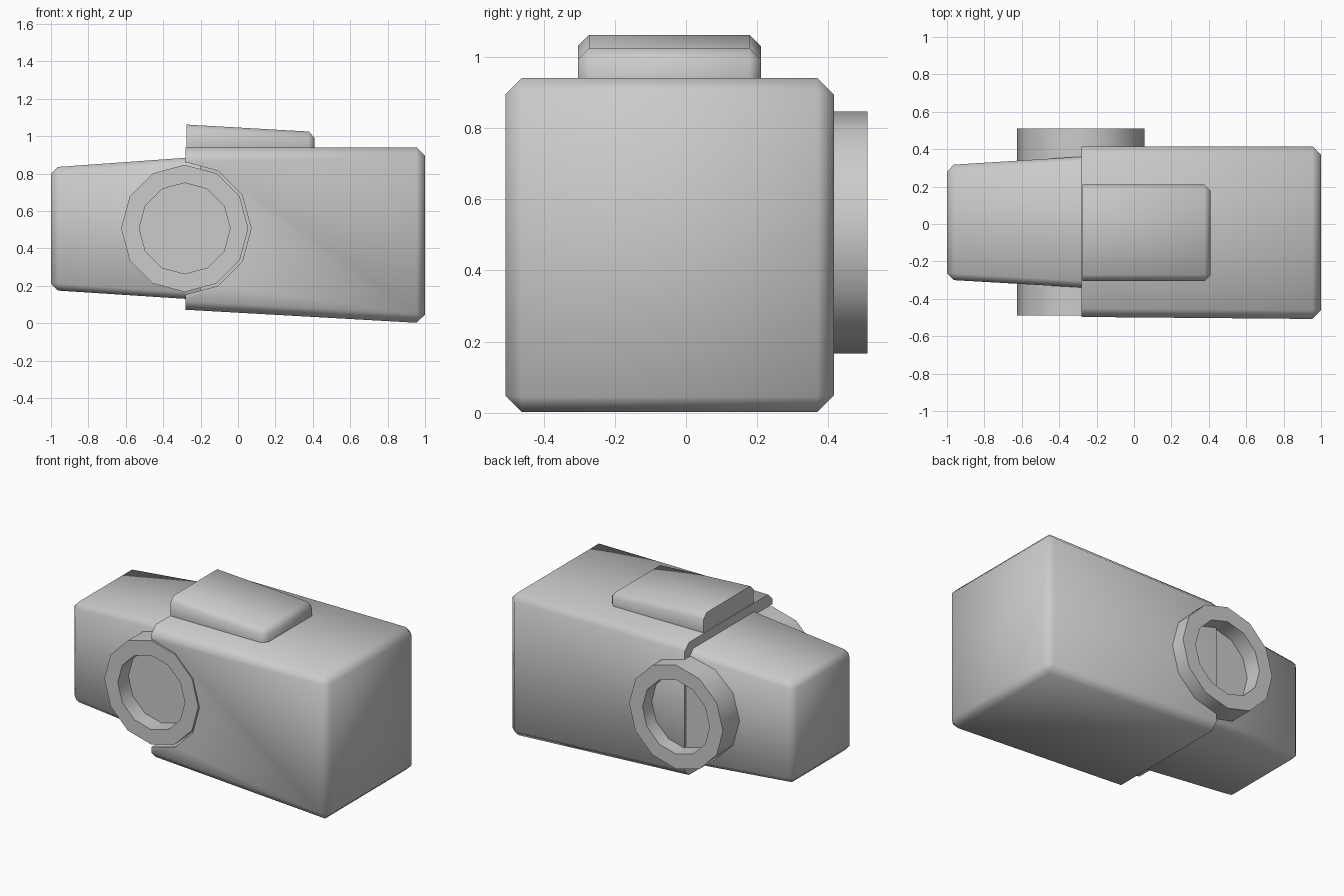
import bpy, bmesh, math
from mathutils import Matrix

cube = bpy.data.objects.get("Cube")
if cube:
    bpy.data.objects.remove(cube, do_unlink=True)

grey = bpy.data.materials.new("plain grey")
grey.use_nodes = True
grey.diffuse_color = (0.6, 0.6, 0.6, 1)
grey.node_tree.nodes["Principled BSDF"].inputs["Base Color"].default_value = (0.6, 0.6, 0.6, 1)


def finish(name, bm):
    bmesh.ops.recalc_face_normals(bm, faces=bm.faces[:])
    mesh = bpy.data.meshes.new(name)
    bm.to_mesh(mesh)
    bm.free()
    mesh.materials.append(grey)
    obj = bpy.data.objects.new(name, mesh)
    bpy.context.collection.objects.link(obj)
    return obj


def smooth(obj):
    bpy.ops.object.select_all(action='DESELECT')
    obj.select_set(True)
    bpy.context.view_layer.objects.active = obj
    bpy.ops.object.shade_smooth_by_angle(angle=math.radians(52))


def tapered_block(name, left, right, bevel, plain_x):
    """Block between two end rectangles (x, y0, y1, z0, z1); the end at plain_x stays sharp."""
    bm = bmesh.new()
    loops = []
    for x, y0, y1, z0, z1 in (left, right):
        loops.append([bm.verts.new((x, y, z)) for y, z in ((y0, z0), (y1, z0), (y1, z1), (y0, z1))])
    bm.faces.new(loops[0])
    bm.faces.new(loops[1])
    for i in range(4):
        j = (i + 1) % 4
        bm.faces.new((loops[0][i], loops[0][j], loops[1][j], loops[1][i]))
    edges = [e for e in bm.edges if any(abs(v.co.x - plain_x) > 0.01 for v in e.verts)]
    bmesh.ops.bevel(bm, geom=edges, offset=bevel, offset_type='OFFSET', segments=1,
                    profile=0.5, affect='EDGES')
    return finish(name, bm)


def drum(name, radius, y0, y1):
    """Twelve-sided cylinder lying along y on the hub axis."""
    bm = bmesh.new()
    place = (Matrix.Translation((HUB_X, (y0 + y1) / 2, HUB_Z))
             @ Matrix.Rotation(math.pi / 2, 4, 'X') @ Matrix.Rotation(math.pi / 2, 4, 'Z'))
    bmesh.ops.create_cone(bm, cap_ends=True, segments=12, radius1=radius, radius2=radius,
                          depth=y1 - y0, matrix=place)
    return bm


def cut(obj, cutter):
    cutter.hide_render = True
    cutter.hide_viewport = True
    mod = obj.modifiers.new("cut", 'BOOLEAN')
    mod.operation = 'DIFFERENCE'
    mod.solver = 'EXACT'
    mod.object = cutter
    deps = bpy.context.evaluated_depsgraph_get()
    mesh = bpy.data.meshes.new_from_object(obj.evaluated_get(deps))
    obj.modifiers.clear()
    obj.data = mesh
    bpy.data.objects.remove(cutter, do_unlink=True)


HUB_X, HUB_Z = -0.285, 0.507

# Large housing, with a round notch at the front that clears the ring
housing = tapered_block("housing", (-0.28, -0.497, 0.415, 0.072, 0.94),
                        (1.0, -0.508, 0.415, 0.0, 0.94), 0.046, -0.28)
cut(housing, finish("notch_cutter", drum("notch_cutter", 0.355, -0.8, -0.33)))

# Narrow arm
arm = tapered_block("arm", (-1.0, -0.298, 0.315, 0.177, 0.833),
                    (-0.2, -0.344, 0.365, 0.125, 0.89), 0.036, -0.2)

# Raised cover on top of the housing
cover = tapered_block("cover", (-0.275, -0.304, 0.21, 0.85, 1.062),
                      (0.41, -0.304, 0.21, 0.85, 1.023), 0.032, -0.275)

# Hub running through the body, with a shallow dish in each end
hub = drum("hub", 0.34, -0.49, 0.51)
for side in (-1, 1):
    cap = [f for f in hub.faces if len(f.verts) == 12 and f.calc_center_median().y * side > 0.4]
    bmesh.ops.inset_region(hub, faces=cap, thickness=0.097)
    dish = bmesh.ops.extrude_face_region(hub, geom=cap)
    floor = [v for v in dish["geom"] if isinstance(v, bmesh.types.BMVert)]
    bmesh.ops.translate(hub, verts=floor, vec=(0, -side * 0.11, 0))
    bmesh.ops.delete(hub, geom=[f for f in cap if f.is_valid], context='FACES_ONLY')
hub = finish("hub", hub)

for part in (housing, arm, cover, hub):
    smooth(part)
